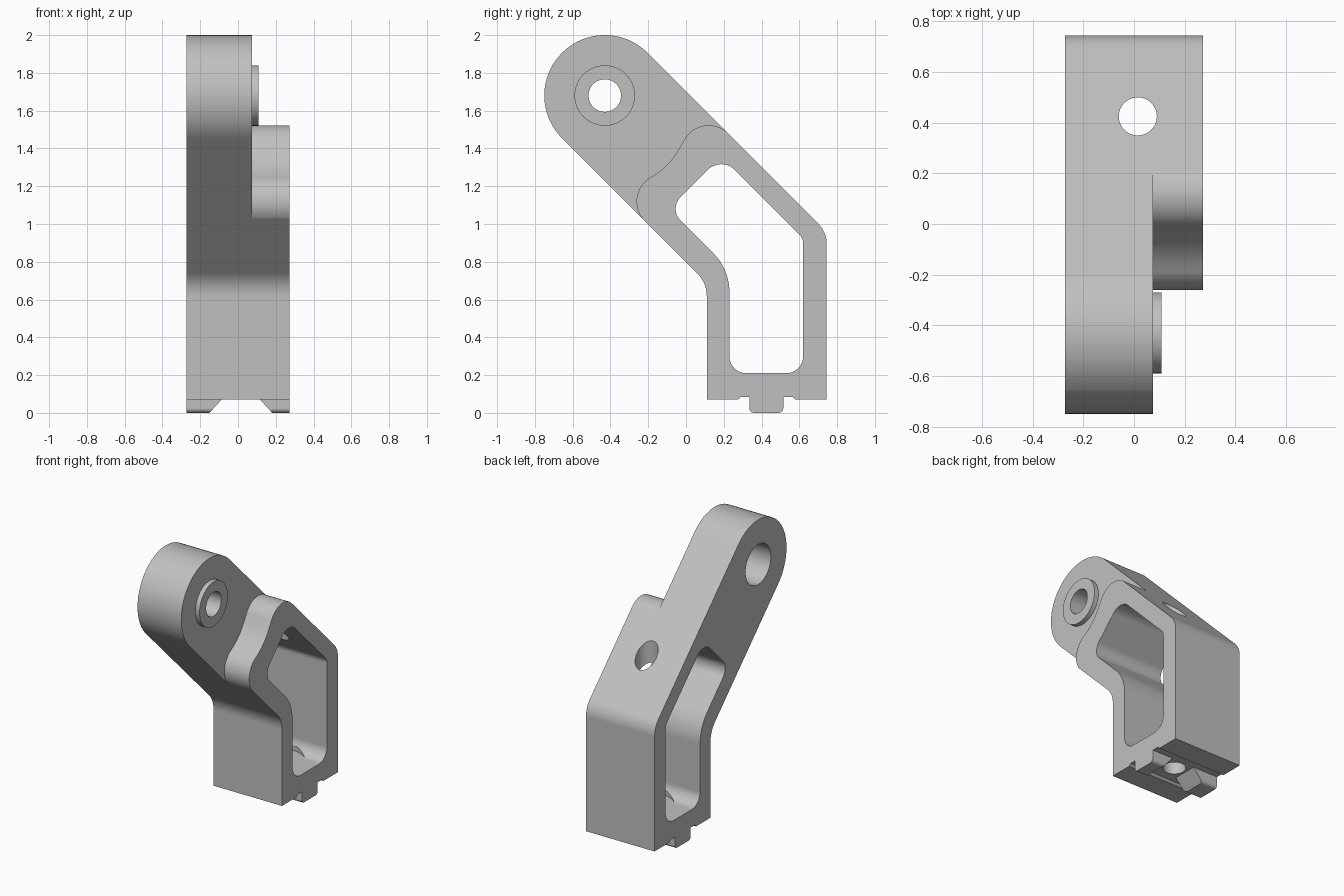
import bpy, bmesh, math
from mathutils import Vector, Matrix

cube = bpy.data.objects.get("Cube")
if cube:
    bpy.data.objects.remove(cube, do_unlink=True)

grey = bpy.data.materials.new("light grey metal")
grey.use_nodes = True
colour = (0.53, 0.53, 0.53, 1)
grey.diffuse_color = colour
grey.node_tree.nodes["Principled BSDF"].inputs["Base Color"].default_value = colour


def rounded(corners):
    """Outline from (y, z, radius) corners, each filleted by its radius."""
    pts = []
    n = len(corners)
    for i, (y, z, r) in enumerate(corners):
        p = Vector((y, z))
        if r == 0:
            pts.append(p)
            continue
        a = (Vector(corners[i - 1][:2]) - p).normalized()
        b = (Vector(corners[(i + 1) % n][:2]) - p).normalized()
        half = a.angle(b) / 2
        centre = p + (a + b).normalized() * (r / math.sin(half))
        start = p + a * (r / math.tan(half)) - centre
        turn = math.pi - 2 * half
        if a.x * b.y - a.y * b.x > 0:
            turn = -turn
        steps = max(4, math.ceil(abs(turn) / math.radians(5)))
        for k in range(steps + 1):
            t = turn * k / steps
            c, s = math.cos(t), math.sin(t)
            pts.append(centre + Vector((start.x * c - start.y * s,
                                        start.x * s + start.y * c)))
    return pts


def finish(name, bm):
    bmesh.ops.recalc_face_normals(bm, faces=bm.faces)
    mesh = bpy.data.meshes.new(name)
    bm.to_mesh(mesh)
    bm.free()
    mesh.materials.append(grey)
    ob = bpy.data.objects.new(name, mesh)
    bpy.context.collection.objects.link(ob)
    return ob


def prism(name, points, low, high, axis="x"):
    """Extrude a 2D outline along x (points are y, z) or y (points are x, z)."""
    bm = bmesh.new()
    step = Vector((high - low, 0, 0)) if axis == "x" else Vector((0, high - low, 0))
    bottom = [bm.verts.new((low, u, v) if axis == "x" else (u, low, v)) for u, v in points]
    top = [bm.verts.new(v.co + step) for v in bottom]
    bm.faces.new(bottom)
    bm.faces.new(top[::-1])
    for i in range(len(bottom)):
        bm.faces.new((bottom[i - 1], top[i - 1], top[i], bottom[i]))
    return finish(name, bm)


def cylinder(name, radius, start, length, axis="z"):
    bm = bmesh.new()
    turn = Matrix.Rotation(math.pi / 2, 4, "Y") if axis == "x" else Matrix()
    place = Matrix.Translation(start) @ turn @ Matrix.Translation((0, 0, length / 2))
    bmesh.ops.create_cone(bm, cap_ends=True, segments=72, radius1=radius,
                          radius2=radius, depth=length, matrix=place)
    return finish(name, bm)


def combine(target, tool, operation="DIFFERENCE"):
    mod = target.modifiers.new(tool.name, "BOOLEAN")
    mod.operation = operation
    mod.solver = "EXACT"
    mod.object = tool
    bpy.context.view_layer.objects.active = target
    bpy.ops.object.modifier_apply(modifier=mod.name)
    bpy.data.objects.remove(tool, do_unlink=True)


HALF = 0.272          # half width of the block
STEP = 0.075          # side face of the thinner arm
PIVOT = (-0.43, 1.68)
HOLE = (0.015, 0.425)

# Main bracket: foot with tongue, bent column and round-ended arm
body = prism("bracket_body", rounded([
    (0.745, 0.07, 0), (0.745, 0.957, 0.15),
    (-0.43, 2.1325, 0.319), (-0.8825, 1.68, 0.319),
    (0.11, 0.688, 0.17), (0.11, 0.07, 0),
    (0.275, 0.07, 0), (0.29, 0.085, 0), (0.335, 0.085, 0),
    (0.335, 0, 0.025), (0.515, 0, 0.025), (0.515, 0.085, 0),
    (0.565, 0.085, 0), (0.58, 0.07, 0)]), -HALF, HALF)

# Step the arm back on its left side, leaving the wavy raised shoulder
combine(body, prism("arm_step", rounded([
    (-0.216, 1.012, 0), (-0.353, 1.151, 0.148), (-0.093, 1.302, 0.38),
    (0.088, 1.614, 0.148), (0.228, 1.476, 0), (0.6, 1.85, 0),
    (-0.2, 2.6, 0), (-1.2, 2.2, 0), (-1.2, 1, 0), (-0.6, 0.63, 0)]), STEP, 0.5))

# Window through the column
combine(body, prism("window", rounded([
    (0.23, 0.21, 0.09), (0.62, 0.21, 0.09), (0.62, 0.925, 0.07),
    (0.187, 1.358, 0.1), (-0.09, 1.08, 0.085), (0.23, 0.76, 0.29)]), -0.5, 0.5))

# Pivot boss, bore and counterbore on the far side
combine(body, cylinder("boss", 0.16, (0.04, *PIVOT), 0.068, "x"), "UNION")
combine(body, cylinder("bore", 0.086, (-0.5, *PIVOT), 1, "x"))
combine(body, cylinder("counterbore", 0.143, (-0.5, *PIVOT), 0.5 - HALF + 0.18, "x"))

# Break in the tongue, screw hole and spot face on the window floor
x = HOLE[0]
combine(body, prism("tongue_gap", [
    (x - 0.18, -0.015), (x + 0.18, -0.015), (x + 0.088, 0.085), (x - 0.088, 0.085)],
    0.32, 0.53, "y"))
combine(body, cylinder("screw_hole", 0.075, (*HOLE, -0.2), 2))
combine(body, cylinder("spot_face", 0.18, (*HOLE, 0.211), 0.15))

# Smooth curves with crisp edges
bpy.ops.object.select_all(action="DESELECT")
body.select_set(True)
bpy.context.view_layer.objects.active = body
bpy.ops.object.shade_smooth_by_angle(angle=math.radians(25))
weighted = body.modifiers.new("even_shading", "WEIGHTED_NORMAL")
weighted.keep_sharp = True
